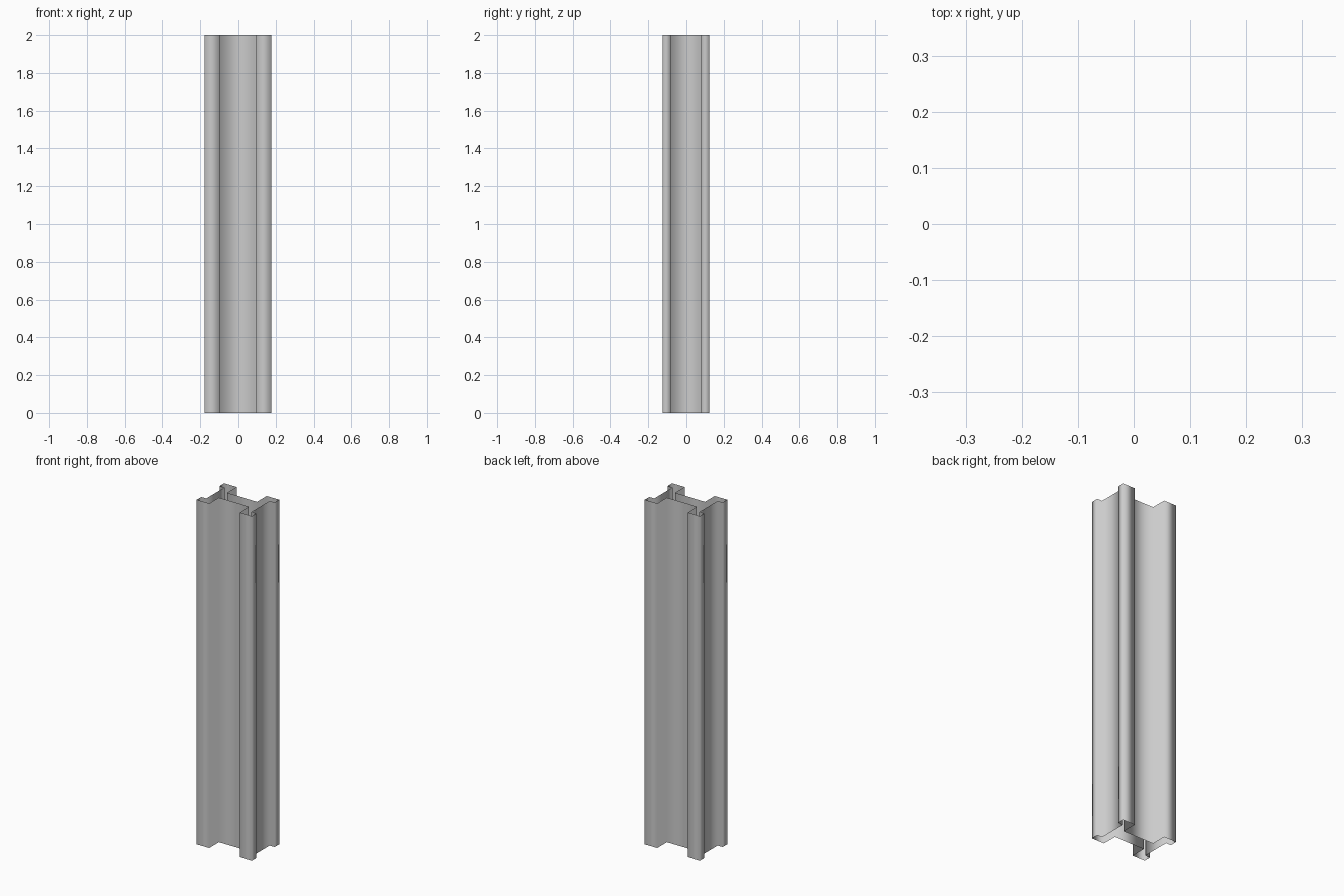
import bpy, bmesh

if "Cube" in bpy.data.objects:
    bpy.data.objects.remove(bpy.data.objects["Cube"])

H = 2.0
# One quarter of the cross-section, from the side groove floor round the corner lug to the web
quarter = [(0.146, 0.083), (0.178, 0.083), (0.178, 0.125), (0.098, 0.125), (0.098, 0.037)]

# Mirror the quarter into a full counter-clockwise loop
loop = list(quarter)
loop += [(-x, y) for x, y in reversed(quarter)]
loop += [(-x, -y) for x, y in quarter]
loop += [(x, -y) for x, y in reversed(quarter)]

# Open-ended column shell: walls only, no end caps
bm = bmesh.new()
low = [bm.verts.new((x, y, 0)) for x, y in loop]
high = [bm.verts.new((x, y, H)) for x, y in loop]
n = len(loop)
for i in range(n):
    j = (i + 1) % n
    f = bm.faces.new((low[i], low[j], high[j], high[i]))
    f.smooth = True

mesh = bpy.data.meshes.new("column_shell")
bm.to_mesh(mesh)
bm.free()
bpy.context.collection.objects.link(bpy.data.objects.new("column_shell", mesh))
